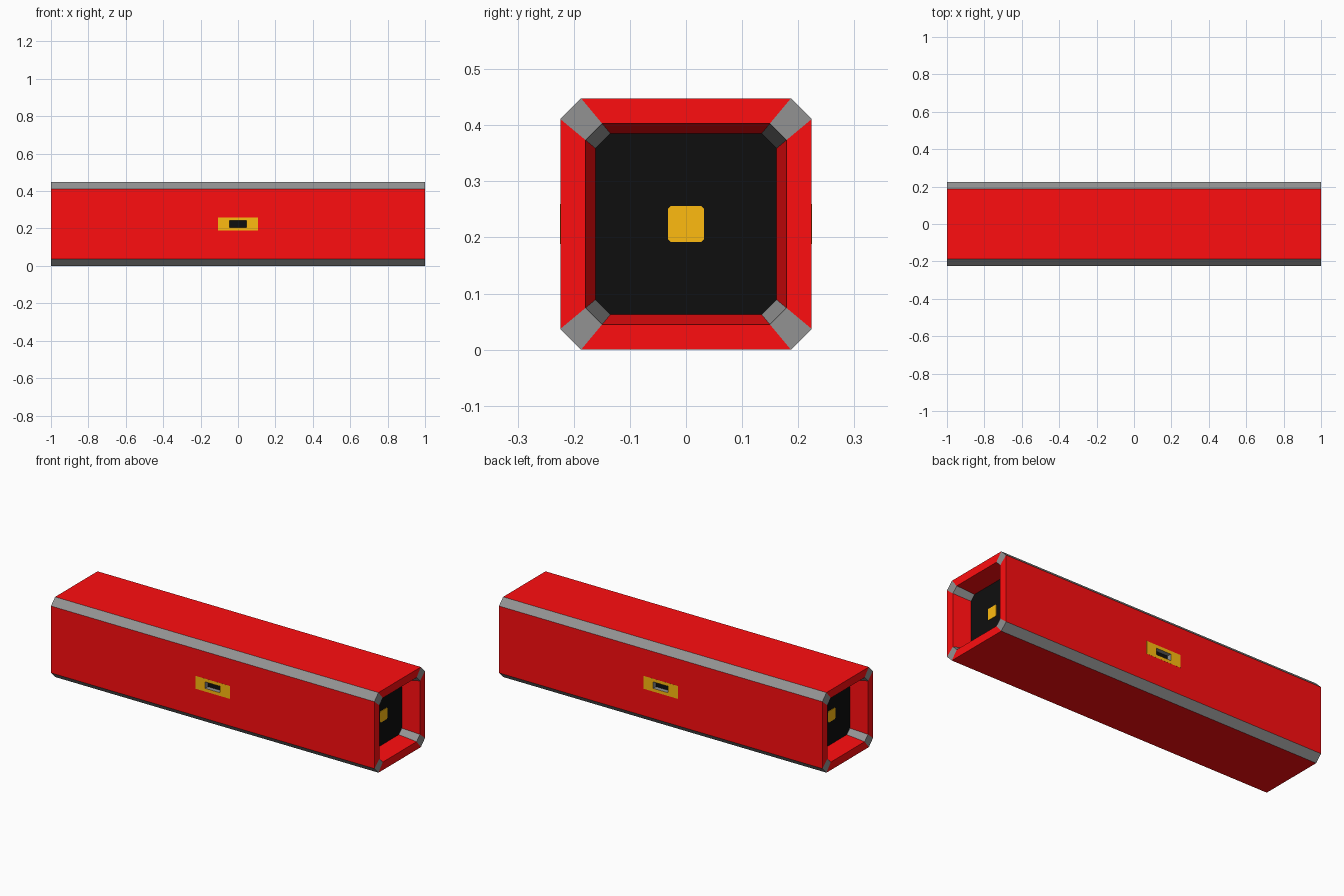
import bpy, bmesh
from math import pi
from mathutils import Matrix

if "Cube" in bpy.data.objects:
    bpy.data.objects.remove(bpy.data.objects["Cube"])


def material(name, rgb):
    m = bpy.data.materials.new(name)
    m.diffuse_color = (*rgb, 1)
    m.use_nodes = True
    m.node_tree.nodes["Principled BSDF"].inputs["Base Color"].default_value = m.diffuse_color
    return m


RED = material("red_paint", (1.0, 0.004, 0.005))
GREY = material("grey_trim", (0.29, 0.29, 0.29))
BLACK = material("black_panel", (0.0045, 0.0045, 0.0045))
GOLD = material("gold", (1.0, 0.5, 0.005))
MATS = [RED, GREY, BLACK, GOLD]
R, G, K, Y = range(4)


def loft(name, loops, bands, caps):
    """Closed solid skinned over loops; bands(band, side) gives the material index."""
    bm = bmesh.new()
    rings = [[bm.verts.new(p) for p in loop] for loop in loops]
    n = len(rings[0])
    for b, (lo, hi) in enumerate(zip(rings, rings[1:])):
        for i in range(n):
            j = (i + 1) % n
            bm.faces.new((lo[i], lo[j], hi[j], hi[i])).material_index = bands(b, i)
    for ring, mat in zip((rings[0], rings[-1]), caps):
        bm.faces.new(ring).material_index = mat
    bmesh.ops.recalc_face_normals(bm, faces=bm.faces)
    mesh = bpy.data.meshes.new(name)
    bm.to_mesh(mesh)
    bm.free()
    for m in MATS:
        mesh.materials.append(m)
    ob = bpy.data.objects.new(name, mesh)
    bpy.context.collection.objects.link(ob)
    return ob


MID = 0.224


def octagon(x, h, c):
    """Chamfered square across the x axis."""
    k = h - c
    pts = [(k, h), (h, k), (h, -k), (k, -h), (-k, -h), (-h, -k), (-h, k), (-k, h)]
    return [(x, y, z + MID) for y, z in pts]


def rect(y, hx, hz):
    return [(sx * hx, y, MID + sz * hz) for sx, sz in ((-1, -1), (1, -1), (1, 1), (-1, 1))]


# Main beam: chamfered square tube, tapered recess and black panel at each end
sections = [(-0.9, 0.72), (-1, 0.8), (-1, 1), (1, 1), (1, 0.8), (0.9, 0.72)]
body = loft("beam_body", [octagon(x, MID * s, 0.037 * s) for x, s in sections],
            lambda b, i: G if i % 2 == 0 else R, (K, K))

for side, end, turn in (("front", "right", 0), ("back", "left", pi)):
    rot = Matrix.Rotation(turn, 4, "Z")

    # Gold side plate with a sunken socket: grey walls, black floor
    port = loft(side + "_socket_plate",
                [rect(-0.19, 0.107, 0.036), rect(-0.2245, 0.107, 0.036),
                 rect(-0.2245, 0.046, 0.018), rect(-0.20, 0.046, 0.018)],
                lambda b, i: G if b == 2 else Y, (Y, K))
    port.data.transform(rot)

    # Pocket in the beam that holds the plate
    cutter = loft(side + "_pocket_cutter", [rect(-0.195, 0.1, 0.03), rect(-0.3, 0.1, 0.03)],
                  lambda b, i: R, (R, R))
    cutter.data.transform(rot)
    cutter.hide_render = True
    cutter.display_type = "WIRE"
    cut = body.modifiers.new(side + "_pocket", "BOOLEAN")
    cut.object = cutter
    cut.solver = "EXACT"

    # Small gold contact on the end panel
    contact = loft(end + "_contact",
                   [octagon(0.895, 0.032, 0.005), octagon(0.902, 0.032, 0.005)],
                   lambda b, i: Y, (Y, Y))
    contact.data.transform(rot)
